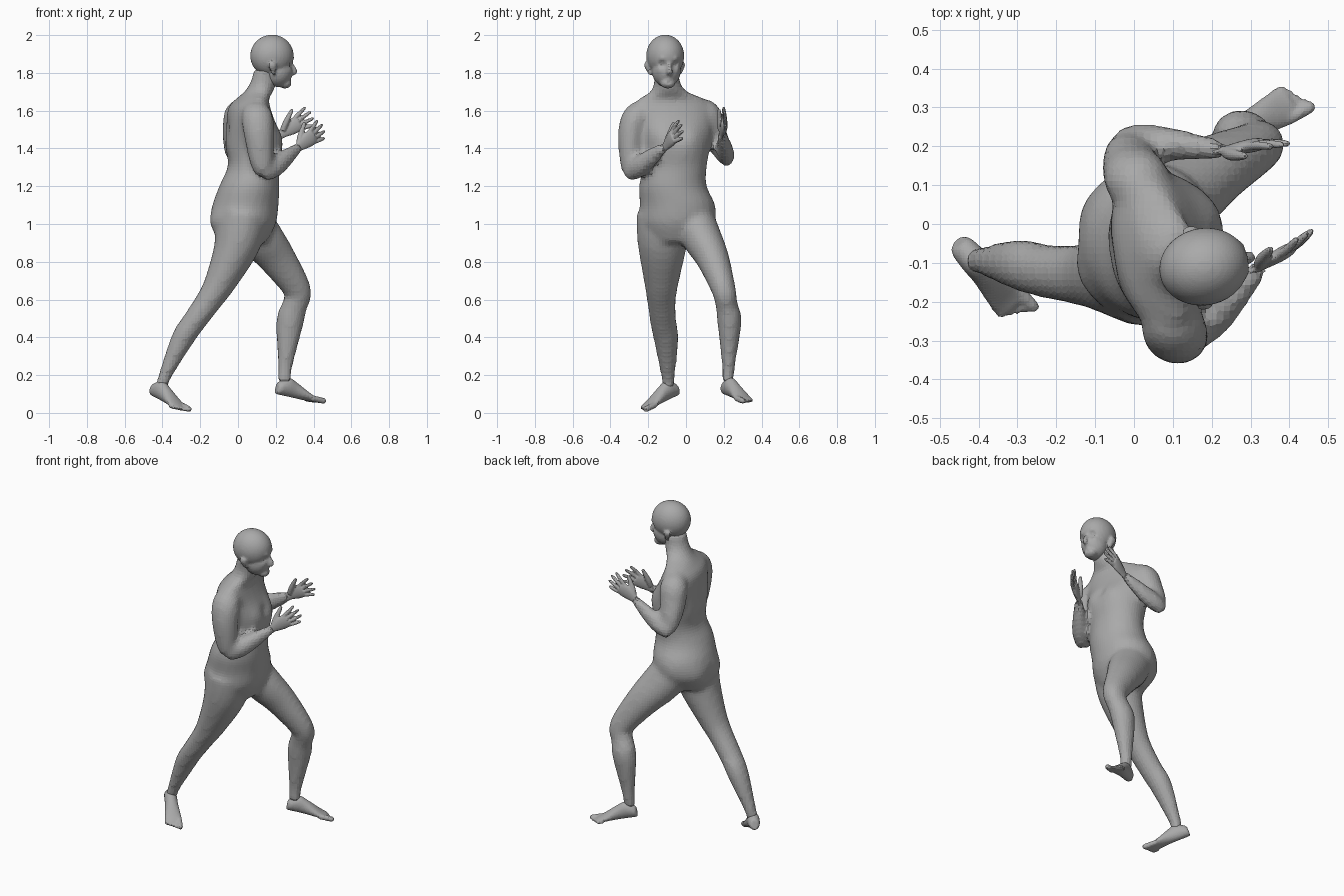
import bpy, bmesh
from math import sin, cos, pi, exp
from mathutils import Vector, Matrix

default_cube = bpy.data.objects.get("Cube")
if default_cube:
    bpy.data.objects.remove(default_cube, do_unlink=True)

UP = Vector((0, 0, 1))
AHEAD = Vector((1, 0, 0))

grey = bpy.data.materials.new("plain_grey")
grey.use_nodes = True
grey.diffuse_color = (.4, .4, .4, 1)
grey.node_tree.nodes["Principled BSDF"].inputs["Base Color"].default_value = grey.diffuse_color


def spline(rows, steps=4):
    """Catmull-Rom interpolation between station rows."""
    smooth_rows = []
    padded = [rows[0], *rows, rows[-1]]
    for before, start, end, after in zip(padded, padded[1:], padded[2:], padded[3:]):
        for step in range(steps):
            t = step / steps
            smooth_rows.append([
                b + t / 2 * (c - a + t * (2 * a - 5 * b + 4 * c - d + t * (3 * (b - c) + d - a)))
                for a, b, c, d in zip(before, start, end, after)])
    return smooth_rows + [list(rows[-1])]


def skin(bm, rings, sides=24):
    """Closed skin over elliptical rings given as (centre, axis, other axis)."""
    loops = []
    for centre, axis, other in rings:
        angles = [2 * pi * i / sides for i in range(sides)]
        loops.append([bm.verts.new(centre + axis * cos(a) + other * sin(a)) for a in angles])
    for low, high in zip(loops, loops[1:]):
        for i in range(sides):
            bm.faces.new((low[i - 1], low[i], high[i], high[i - 1]))
    bm.faces.new(loops[0])
    bm.faces.new(loops[-1])


def tube(bm, rows, hint=AHEAD, flat=1):
    """Limb along rows of x, y, z, radius; flat scales the radius across the hint."""
    rows = spline(rows)
    points = [Vector(row[:3]) for row in rows]
    rings = []
    for before, point, after, row in zip(points[:1] + points, points, points[1:] + points[-1:], rows):
        tangent = (after - before).normalized()
        axis = (hint - tangent * hint.dot(tangent)).normalized()
        rings.append((point, axis * row[3], tangent.cross(axis) * row[3] * flat))
    skin(bm, rings)


def ball(bm, centre, turn, size):
    matrix = Matrix.LocRotScale(centre, Matrix.Rotation(turn, 3, "Z"), Vector(size))
    bmesh.ops.create_uvsphere(bm, u_segments=32, v_segments=20, radius=1, matrix=matrix)


def fuse(name, bm, voxel, smooth, bumps=()):
    """Merge the skins into one surface, then push soft bumps and dents."""
    bmesh.ops.recalc_face_normals(bm, faces=bm.faces)
    rough = bpy.data.meshes.new(name + "_rough")
    bm.to_mesh(rough)
    bm.free()
    ob = bpy.data.objects.new(name, rough)
    bpy.context.collection.objects.link(ob)
    merge = ob.modifiers.new("merge", "REMESH")
    merge.mode, merge.voxel_size = "VOXEL", voxel
    soften = ob.modifiers.new("soften", "SMOOTH")
    soften.iterations = smooth
    evaluated = ob.evaluated_get(bpy.context.evaluated_depsgraph_get())
    mesh = bpy.data.meshes.new_from_object(evaluated)
    ob.modifiers.clear()
    ob.data = mesh
    bpy.data.meshes.remove(rough)
    mesh.name = name
    for vert in mesh.vertices:
        start = vert.co.copy()
        for centre, radius, push in bumps:
            vert.co += push * exp(-((start - centre).length / radius) ** 2)
    mesh.materials.clear()
    mesh.materials.append(grey)
    mesh.polygons.foreach_set("use_smooth", [False] * len(mesh.polygons))
    mesh.polygons.foreach_set("material_index", [0] * len(mesh.polygons))


# Torso and neck: level rings of height, x, y, depth, width that twist upwards
body = bmesh.new()
torso = []
for z, x, y, depth, width in spline([
        (.9, .03, -.06, .12, .13), (1, .03, -.05, .17, .2), (1.1, .04, -.045, .175, .2),
        (1.2, .06, -.07, .16, .18), (1.3, .08, -.06, .14, .17), (1.42, .08, -.055, .15, .185),
        (1.6, .06, -.07, .11, .22), (1.66, .075, -.075, .08, .18), (1.7, .11, -.09, .075, .1),
        (1.75, .135, -.1, .07, .07), (1.82, .155, -.105, .07, .07)]):
    turn = (z - 1.2) / 2
    facing = Vector((cos(turn), sin(turn), 0))
    torso.append((Vector((x, y, z)), facing * depth, UP.cross(facing) * width))
skin(body, torso)

# Left leg steps forward, right leg trails behind
tube(body, [(.03, .03, 1.06, .12), (.115, .08, .935, .12), (.205, .14, .82, .1), (.315, .2, .65, .073),
            (.3, .215, .57, .067), (.275, .23, .48, .073), (.25, .225, .25, .04), (.245, .22, .16, .037)],
     flat=.88)
tube(body, [(.03, -.12, 1.05, .13), (0, -.125, .9, .12), (-.09, -.13, .7, .085), (-.15, -.13, .6, .07),
            (-.235, -.12, .48, .063), (-.295, -.105, .39, .06), (-.385, -.095, .2, .035),
            (-.405, -.095, .14, .033)], flat=1.1)

# Upper arms hang from the shoulders, forearms rise to the wrists
right_wrist, left_wrist = (.325, -.11, 1.41), (.235, .19, 1.48)
tube(body, [(.08, -.2, 1.61, .06), (.1, -.26, 1.57, .083), (.11, -.29, 1.48, .08),
            (.125, -.295, 1.33, .063), (.14, -.295, 1.265, .043)], flat=.88)
tube(body, [(.13, -.3, 1.26, .035), (.155, -.285, 1.275, .048), (.205, -.24, 1.31, .055),
            (.27, -.17, 1.365, .043), (*right_wrist, .026)], UP, .9)
tube(body, [(.03, .06, 1.62, .06), (.01, .11, 1.58, .083), (-.005, .14, 1.5, .078),
            (-.015, .175, 1.42, .065), (-.02, .205, 1.345, .043)], flat=.9)
tube(body, [(-.04, .21, 1.335, .035), (-.01, .215, 1.35, .047), (.06, .21, 1.38, .053),
            (.15, .2, 1.43, .042), (*left_wrist, .026)], UP, .85)

# Chest, spine groove and buttocks
fuse("body", body, .017, 6, [(Vector(place), radius, AHEAD * push) for place, radius, push in (
    ((.22, -.13, 1.46), .07, .016), ((.2, .04, 1.46), .07, .016), ((.22, -.04, 1.47), .035, -.01),
    ((-.07, -.08, 1.5), .06, .012), ((-.07, -.08, 1.35), .06, .012), ((-.12, -.04, 1), .04, .012),
    ((-.11, -.14, 1), .08, -.016), ((-.11, .05, 1), .08, -.012))])

# Head: skull, face, chin, nose and ears, turned a little to its left
head_turn = .2
look = Vector((cos(head_turn), sin(head_turn), 0))
look_left = UP.cross(look)


def face(forward, side, height):
    return Vector((.18, -.11, height)) + look * forward + look_left * side


head = bmesh.new()
ball(head, face(0, 0, 1.89), head_turn, (.116, .1, .112))
ball(head, face(.03, 0, 1.81), head_turn, (.078, .076, .085))
ball(head, face(.07, 0, 1.745), head_turn, (.035, .04, .028))
tube(head, [(*face(.1, 0, 1.86), .008), (*face(.115, 0, 1.83), .011),
            (*face(.12, 0, 1.806), .016), (*face(.1, 0, 1.795), .012)], look)
features = [(face(.108, 0, 1.768), .014, look * .006), (face(.105, 0, 1.75), .01, look * -.005)]
for side in (1, -1):
    tube(head, [(*face(-.01, side * .08, 1.785), .008), (*face(-.012, side * .09, 1.81), .015),
                (*face(-.018, side * .1, 1.84), .022), (*face(-.02, side * .1, 1.856), .012)], look, .45)
    features += [(face(.095, side * .036, 1.848), .017, look * -.013),
                 (face(.1, side * .036, 1.848), .008, look * .007),
                 (face(.1, side * .035, 1.875), .014, look * .006),
                 (face(.085, side * .05, 1.815), .02, look * .005)]
fuse("head", head, .008, 4, features)


# Hands: palm, four spread fingers and a thumb
def hand(name, wrist, aim, thumb_way, palm_sign):
    aim = Vector(aim).normalized()
    thumb_way = Vector(thumb_way)
    thumb_way = (thumb_way - aim * thumb_way.dot(aim)).normalized()
    palm_way = aim.cross(thumb_way) * palm_sign

    def at(along, side, palm=0):
        return Vector(wrist) + aim * along + thumb_way * side + palm_way * palm

    bm = bmesh.new()
    tube(bm, [(*at(-.03, 0), .026), (*at(0, 0), .026), (*at(.05, 0), .038),
              (*at(.08, 0), .042), (*at(.105, 0), .038)], thumb_way, .42)
    for finger, length in enumerate((.085, .095, .09, .07)):
        root, fan = .03 - .02 * finger, .24 - .18 * finger
        joints = []
        for reach, radius in ((-.2, .011), (.4, .011), (.9, .009), (1.05, .005)):
            run = length * reach
            joints.append((*at(.09 + run * cos(fan), root + run * sin(fan), .012 * reach ** 2), radius))
        tube(bm, joints, thumb_way)
    tube(bm, [(*at(.01, .012, .005), .016), (*at(.045, .04, .014), .016),
              (*at(.1, .075, .022), .01), (*at(.112, .08, .022), .005)], palm_way)
    fuse(name, bm, .005, 2)


hand("right_hand", right_wrist, (.15, .09, .115), (-.5, -.28, .8), -1)
hand("left_hand", left_wrist, (.17, .03, .11), (-.5, -.1, .85), 1)


# Feet: wedge from heel to ball resting on its sole, plus five toes
def foot(name, heel, toe, inner_sign):
    heel = Vector(heel)
    forward = (Vector(toe) - heel).normalized()
    inner = forward.cross(UP).normalized()
    rise = inner.cross(forward)
    inner *= inner_sign

    bm = bmesh.new()
    wedge = []
    for along, thick, width in spline([(0, .03, .02), (.015, .037, .032), (.06, .05, .037),
                                       (.11, .042, .038), (.2, .02, .049), (.235, .014, .043)]):
        wedge.append((heel + forward * along + rise * thick, inner * width, rise * thick))
    skin(bm, wedge)
    for number in range(5):
        tip = .285 - .011 * number
        radius = .011 if number else .016
        base = heel + inner * (.034 - .0185 * number) + rise * radius
        tube(bm, [(*(base + forward * along), radius * scale) for along, scale in (
            (.2, 1), (tip - .03, 1), (tip - .01, .95), (tip, .6))], inner)
    fuse(name, bm, .007, 3)


foot("left_foot", (.2, .2, .1), (.435, .33, .048), 1)
foot("right_foot", (-.46, -.04, .095), (-.285, -.235, .003), -1)
